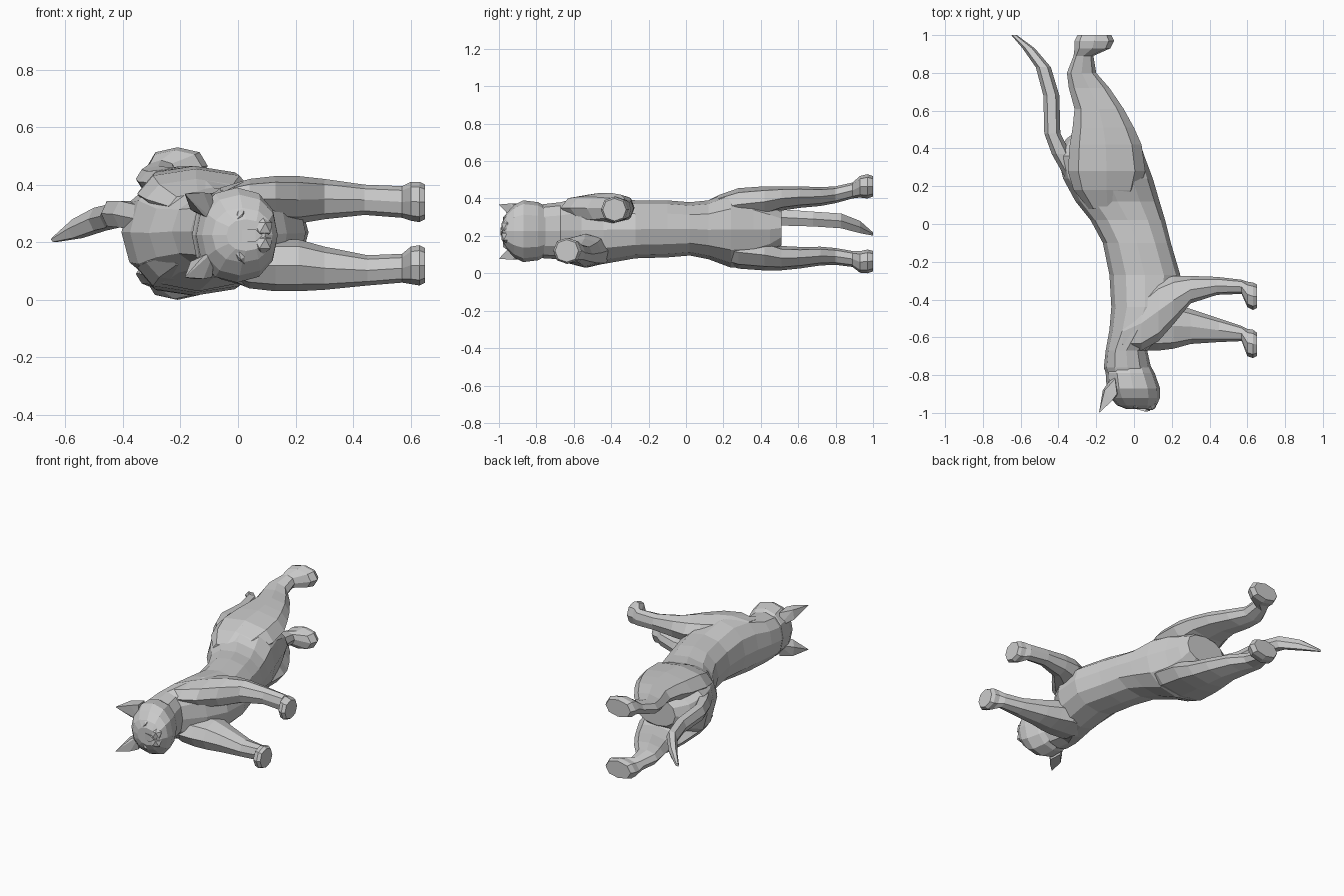
import bpy, bmesh, math
from mathutils import Vector, Matrix


def finish(name, bm):
    bmesh.ops.recalc_face_normals(bm, faces=bm.faces)
    me = bpy.data.meshes.new(name)
    bm.to_mesh(me)
    bm.free()
    ob = bpy.data.objects.new(name, me)
    bpy.context.collection.objects.link(ob)
    return ob


def loft(name, axis, rows, sides=8):
    """Rows: position along axis, then low/high across, then low/high z."""
    bm = bmesh.new()
    rings = []
    for p, a0, a1, z0, z1 in rows:
        ring = []
        for i in range(sides):
            t = 2 * math.pi * i / sides
            c, s = math.cos(t), math.sin(t)
            a = (a0 + a1) / 2 + (a1 - a0) / 2 * math.copysign(abs(c) ** .9, c)
            z = (z0 + z1) / 2 + (z1 - z0) / 2 * math.copysign(abs(s) ** .9, s)
            ring.append(bm.verts.new((a, p, z) if axis == 'y' else (p, a, z)))
        rings.append(ring)
    for r, q in zip(rings, rings[1:]):
        for i in range(sides):
            j = (i + 1) % sides
            bm.faces.new((r[i], r[j], q[j], q[i]))
    bm.faces.new(rings[0])
    bm.faces.new(rings[-1])
    return finish(name, bm)


def hull(name, pts):
    bm = bmesh.new()
    for p in pts:
        bm.verts.new(p)
    bmesh.ops.convex_hull(bm, input=bm.verts)
    return finish(name, bm)


def blob(name, loc, size, turn=0):
    bm = bmesh.new()
    bmesh.ops.create_icosphere(bm, subdivisions=1, radius=1)
    m = Matrix.Translation(loc) @ Matrix.Rotation(turn, 4, 'Y') @ Matrix.Diagonal((*size, 1))
    bmesh.ops.transform(bm, matrix=m, verts=bm.verts)
    return finish(name, bm)


# Torso and neck
body = loft("cat_body", 'y', [
    (-.84, -.13, .08, .10, .35), (-.76, -.16, .09, .08, .37),
    (-.67, -.15, .07, .075, .38), (-.56, -.13, .17, .05, .41),
    (-.44, -.12, .235, .05, .415), (-.27, -.13, .245, .08, .39),
    (-.10, -.165, .195, .085, .39), (.02, -.23, .165, .095, .38),
    (.12, -.31, .135, .075, .39), (.24, -.375, .10, .03, .44),
    (.36, -.405, .055, .04, .43), (.45, -.36, .025, .09, .38),
    (.51, -.28, .0, .15, .335)], 12)

# Head
head = loft("head", 'y', [
    (-.72, -.13, .07, .11, .34), (-.79, -.15, .11, .07, .38),
    (-.87, -.145, .138, .06, .39), (-.92, -.125, .138, .085, .365),
    (-.96, -.09, .12, .13, .32), (-.98, -.04, .095, .17, .28)], 12)

# Front legs, standing apart along the body
upper_front = loft("front_leg_upper", 'x', [
    (-.06, -.66, -.48, .31, .39), (.04, -.67, -.38, .28, .42),
    (.13, -.62, -.30, .27, .43), (.21, -.53, -.275, .265, .43),
    (.30, -.42, -.275, .28, .42), (.44, -.375, -.28, .295, .40),
    (.57, -.37, -.295, .285, .395), (.60, -.44, -.305, .275, .41),
    (.63, -.455, -.31, .27, .41), (.65, -.445, -.32, .28, .40)])
lower_front = loft("front_leg_lower", 'x', [
    (-.06, -.64, -.46, .08, .17), (.04, -.67, -.40, .04, .2),
    (.13, -.67, -.39, .03, .21), (.21, -.66, -.42, .03, .21),
    (.30, -.635, -.45, .035, .185), (.45, -.625, -.50, .05, .155),
    (.57, -.62, -.54, .06, .16), (.60, -.70, -.555, .055, .185),
    (.63, -.71, -.56, .05, .19), (.65, -.70, -.575, .06, .18)])

# Hind legs, the lower one mirrored and splayed a little
HIND = [(.08, -.24, -.04, .28, .37), (.18, -.32, .03, .28, .42),
        (.28, -.35, .06, .28, .455), (.42, -.34, .04, .30, .465),
        (.51, -.325, .0, .335, .465), (.61, -.315, -.055, .35, .465),
        (.72, -.345, -.13, .36, .46), (.80, -.355, -.20, .375, .465),
        (.89, -.32, -.215, .40, .485), (.93, -.315, -.125, .405, .52),
        (.97, -.315, -.105, .40, .53), (1.0, -.30, -.12, .41, .52)]
upper_hind = loft("hind_leg_upper", 'y', HIND)
low = []
for y, x0, x1, z0, z1 in HIND:
    c = .48 + .05 * max(0, (y - .5) / .5)
    low.append((y, x0, x1, max(0, c - z1), c - z0))
lower_hind = loft("hind_leg_lower", 'y', low)

# Tail
tail = loft("tail", 'y', [
    (.22, -.35, -.25, .23, .33), (.37, -.435, -.335, .245, .35),
    (.48, -.475, -.39, .25, .35), (.68, -.48, -.395, .245, .335),
    (.83, -.52, -.44, .235, .325), (.93, -.59, -.525, .21, .285),
    (1.0, -.65, -.62, .20, .22)], 6)

# Ears, muzzle, nose and eyelids
parts = [head, upper_front, lower_front, upper_hind, lower_hind, tail]
MID = .223
for side in (1, -1):
    z = lambda d: MID + side * d
    parts.append(hull("ear", [
        (-.08, -.90, z(.05)), (-.09, -.90, z(.145)), (-.10, -.82, z(.14)),
        (-.11, -.80, z(.06)), (-.165, -.88, z(.09)), (-.155, -.88, z(.15)),
        (-.12, -.93, z(.07)), (-.12, -.94, z(.15)), (-.185, -1.0, z(.145))]))
    parts.append(blob("muzzle_pad", (.085, -.957, z(.027)), (.038, .034, .04)))
    parts.append(blob("eyelid", (.005, -.955, z(.065)), (.018, .026, .038), side * .5))
parts.append(hull("nose", [
    (-.04, -.965, z(.022)), (-.04, -.965, z(-.022)), (.06, -.993, z(.022)),
    (.06, -.993, z(-.022)), (.085, -.99, z(0)), (.08, -.94, z(0)), (-.04, -.94, z(0))]))

# Join everything into one skin
for part in parts:
    mod = body.modifiers.new("join", 'BOOLEAN')
    mod.operation = 'UNION'
    mod.solver = 'EXACT'
    mod.object = part
bpy.context.view_layer.update()
joined = bpy.data.meshes.new_from_object(body.evaluated_get(bpy.context.evaluated_depsgraph_get()))
body.modifiers.clear()
body.data = joined
body.data.name = "cat_body"
for part in parts:
    bpy.data.objects.remove(part)
